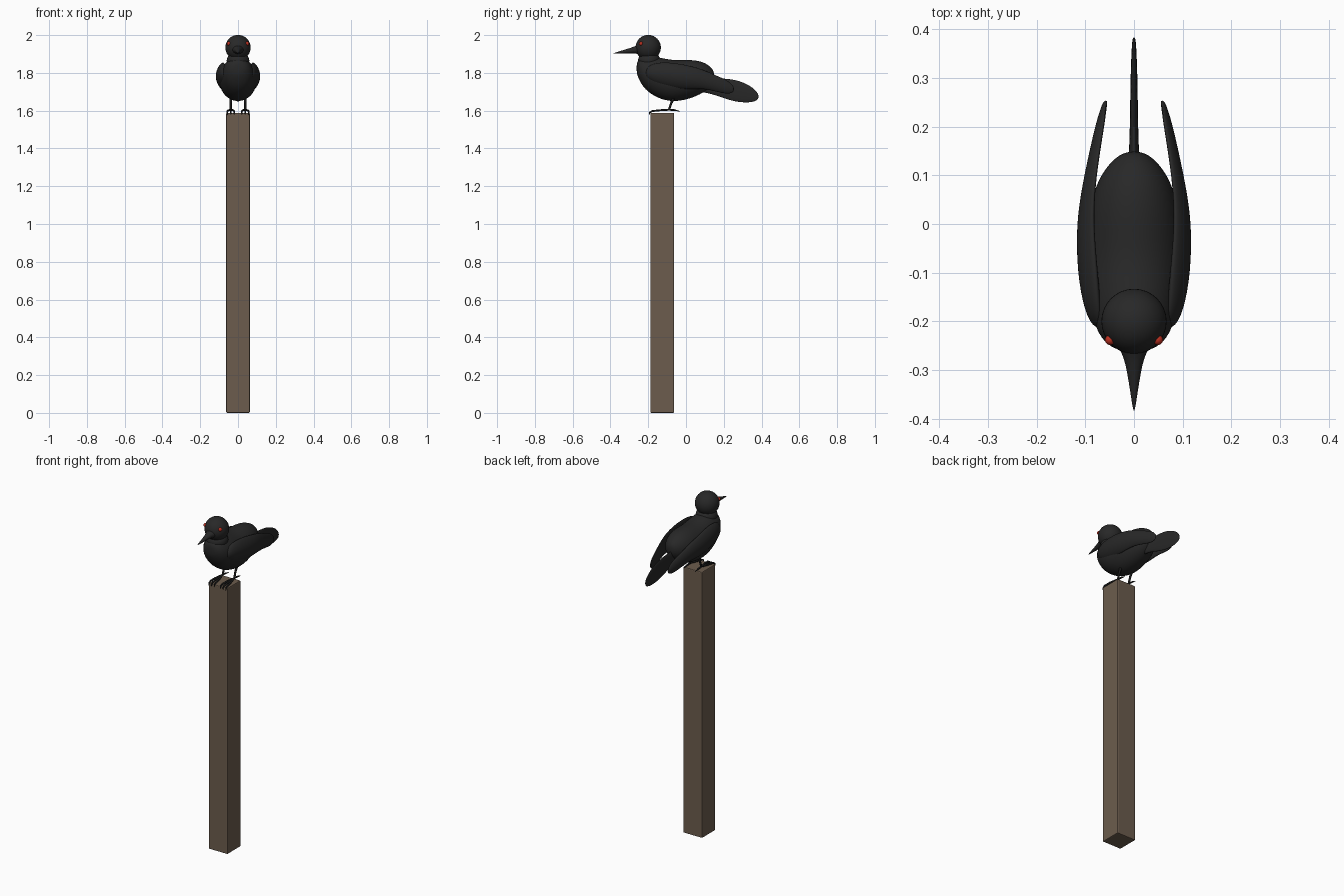
import bpy, bmesh
from math import sin, cos, tau
from mathutils import Vector

cube = bpy.data.objects.get("Cube")
if cube:
    bpy.data.objects.remove(cube, do_unlink=True)


def material(name, r, g, b):
    m = bpy.data.materials.new(name)
    m.use_nodes = True
    m.diffuse_color = (r, g, b, 1)
    node = m.node_tree.nodes["Principled BSDF"]
    node.inputs["Base Color"].default_value = (r, g, b, 1)
    node.inputs["Roughness"].default_value = 0.8
    return m


BLACK = material("feather black", 0.021, 0.021, 0.021)
CLAW = material("claw black", 0.012, 0.012, 0.012)
RED = material("eye red", 0.5, 0.03, 0.015)
WOOD = material("weathered wood", 0.15, 0.108, 0.075)


def finish(name, bm, mat, smooth=True):
    bmesh.ops.recalc_face_normals(bm, faces=bm.faces)
    mesh = bpy.data.meshes.new(name)
    bm.to_mesh(mesh)
    bm.free()
    mesh.materials.append(mat)
    for p in mesh.polygons:
        p.use_smooth = smooth
    ob = bpy.data.objects.new(name, mesh)
    bpy.context.collection.objects.link(ob)
    return ob


def loft(name, sections, mat, bow=0, side=1, sides=16):
    """Skin elliptical sections (y, x, z, half width, half height) along y."""
    bm = bmesh.new()
    rings = []
    for y, x, z, rx, rz in sections:
        ring = []
        for i in range(sides):
            a = tau * i / sides
            dz = rz * sin(a)
            ring.append(bm.verts.new((side * (x + rx * cos(a) - bow * dz * dz), y, z + dz)))
        rings.append(ring)
    for r, s in zip(rings, rings[1:]):
        for i in range(sides):
            j = (i + 1) % sides
            bm.faces.new((r[i], r[j], s[j], s[i]))
    bm.faces.new(rings[0])
    bm.faces.new(rings[-1])
    ob = finish(name, bm, mat)
    sub = ob.modifiers.new("Smooth", "SUBSURF")
    sub.levels = sub.render_levels = 2
    return ob


def ball(name, centre, radius, mat, scale=(1, 1, 1)):
    bm = bmesh.new()
    bmesh.ops.create_uvsphere(bm, u_segments=32, v_segments=20, radius=radius)
    bmesh.ops.scale(bm, vec=scale, verts=bm.verts)
    bmesh.ops.translate(bm, vec=centre, verts=bm.verts)
    return finish(name, bm, mat)


def tube(name, points, radius, mat):
    """Thin rounded tube; each point is (x, y, z, thickness factor)."""
    cu = bpy.data.curves.new(name, "CURVE")
    cu.dimensions = "3D"
    cu.bevel_depth = radius
    cu.bevel_resolution = 2
    cu.use_fill_caps = True
    sp = cu.splines.new("POLY")
    sp.points.add(len(points) - 1)
    for p, (x, y, z, f) in zip(sp.points, points):
        p.co = (x, y, z, 1)
        p.radius = f
    cu.materials.append(mat)
    ob = bpy.data.objects.new(name, cu)
    bpy.context.collection.objects.link(ob)


# Square wooden post
bm = bmesh.new()
bmesh.ops.create_cube(bm, size=1)
bmesh.ops.scale(bm, vec=(0.125, 0.126, 1.588), verts=bm.verts)
bmesh.ops.translate(bm, vec=(0, -0.126, 0.794), verts=bm.verts)
post = finish("post", bm, WOOD, smooth=False)
bev = post.modifiers.new("Worn edges", "BEVEL")
bev.width = 0.005
bev.segments = 2

# Body, from the chest to the rump
loft("body", [
    (-0.262, 0, 1.825, 0.025, 0.025),
    (-0.25, 0, 1.82, 0.055, 0.055),
    (-0.22, 0, 1.80, 0.08, 0.09),
    (-0.15, 0, 1.775, 0.098, 0.113),
    (-0.07, 0, 1.755, 0.102, 0.112),
    (0.01, 0, 1.765, 0.098, 0.108),
    (0.08, 0, 1.775, 0.082, 0.09),
    (0.125, 0, 1.78, 0.053, 0.06),
    (0.15, 0, 1.785, 0.02, 0.025),
], BLACK)

# Neck and head
ball("neck", (0, -0.195, 1.865), 0.06, BLACK, (1, 0.98, 0.8))
ball("head", (0, -0.2, 1.934), 0.067, BLACK)

# Pointed beak
loft("beak", [
    (-0.235, 0, 1.927, 0.045, 0.034),
    (-0.265, 0, 1.923, 0.024, 0.02),
    (-0.30, 0, 1.917, 0.015, 0.0135),
    (-0.35, 0, 1.909, 0.007, 0.0065),
    (-0.385, 0, 1.903, 0.0015, 0.0015),
], BLACK)

# Tail, a thin upright paddle
loft("tail", [
    (0.05, 0, 1.74, 0.02, 0.04),
    (0.12, 0, 1.735, 0.012, 0.042),
    (0.18, 0, 1.722, 0.009, 0.05),
    (0.25, 0, 1.708, 0.008, 0.06),
    (0.31, 0, 1.695, 0.007, 0.054),
    (0.36, 0, 1.682, 0.005, 0.037),
    (0.385, 0, 1.674, 0.003, 0.013),
], BLACK)

for side, label in ((1, "left"), (-1, "right")):
    # Folded wing hugging the flank
    loft(label + "_wing", [
        (-0.215, 0.07, 1.80, 0.012, 0.02),
        (-0.18, 0.085, 1.80, 0.018, 0.052),
        (-0.10, 0.098, 1.79, 0.02, 0.07),
        (0.0, 0.104, 1.778, 0.016, 0.066),
        (0.08, 0.094, 1.77, 0.013, 0.053),
        (0.15, 0.081, 1.747, 0.011, 0.044),
        (0.21, 0.069, 1.727, 0.009, 0.039),
        (0.24, 0.062, 1.718, 0.006, 0.027),
        (0.254, 0.058, 1.714, 0.004, 0.01),
    ], BLACK, bow=4, side=side)

    # Eye
    ball(label + "_eye", (side * 0.049, -0.238, 1.955), 0.0105, RED)

    # Leg, with three front toes curling over the post edge and one hind toe
    x = side * 0.038
    ankle = Vector((x, -0.09, 1.605))
    tube(label + "_leg", [(x, -0.06, 1.68, 1.6), (x, -0.078, 1.64, 1), (*ankle, 1)], 0.006, CLAW)
    for n, spread in (("inner", -0.018), ("middle", 0), ("outer", 0.018)):
        tx = x + side * spread
        tube(label + "_" + n + "_toe", [
            (*ankle, 1), (x + side * spread * 0.7, -0.14, 1.602, 1),
            (tx, -0.178, 1.598, 1), (tx, -0.192, 1.59, 0.8), (tx, -0.196, 1.577, 0.25),
        ], 0.005, CLAW)
    tube(label + "_hind_toe", [
        (*ankle, 1), (x, -0.06, 1.603, 0.9), (x, -0.033, 1.597, 0.3),
    ], 0.005, CLAW)
